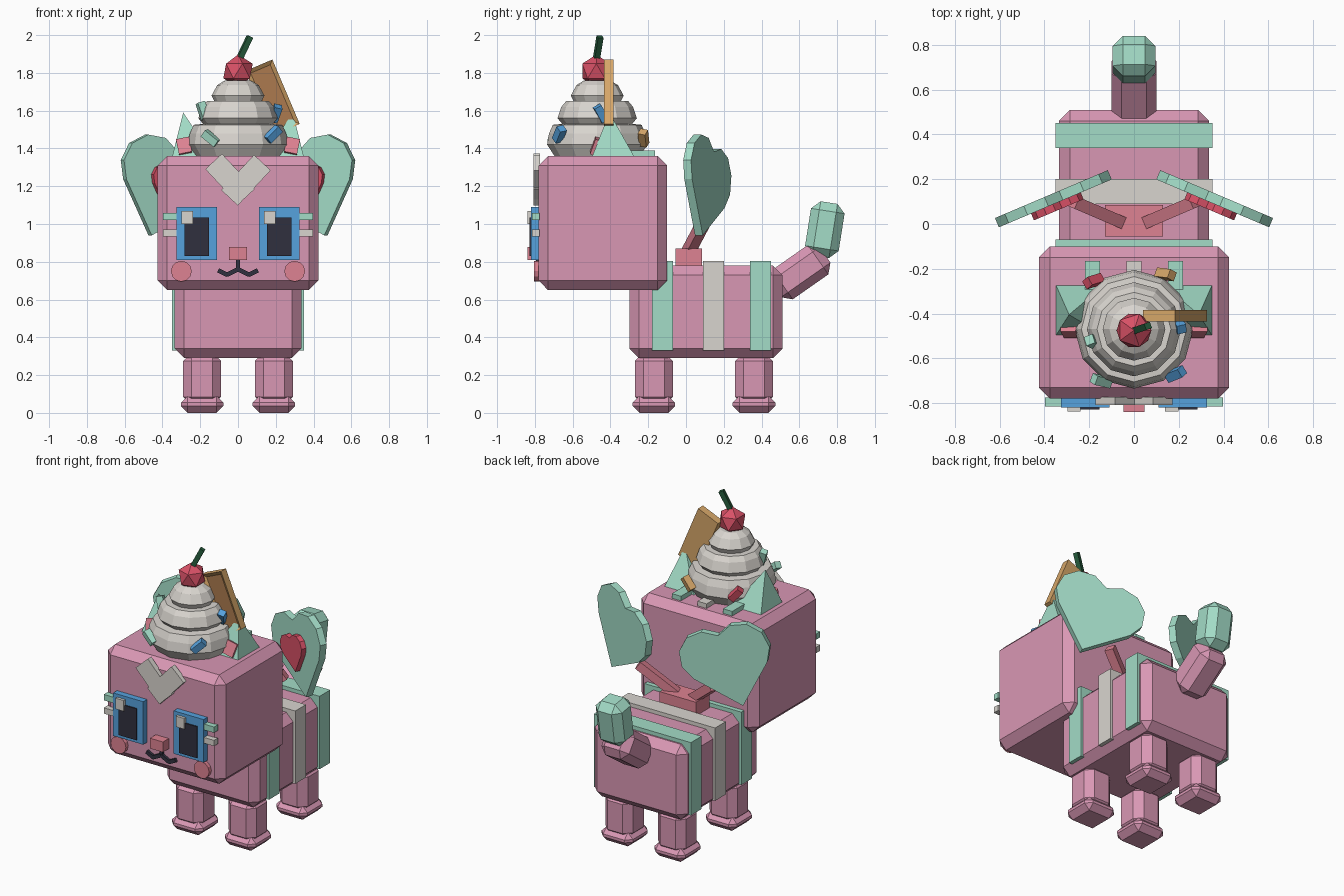
import bpy, bmesh, math
from mathutils import Vector, Matrix, Euler

if "Cube" in bpy.data.objects:
    bpy.data.objects.remove(bpy.data.objects["Cube"])


def material(name, r, g, b):
    def lin(c):
        c /= 255
        return c / 12.92 if c <= 0.04045 else ((c + 0.055) / 1.055) ** 2.4
    color = (lin(r), lin(g), lin(b), 1)
    m = bpy.data.materials.new(name)
    m.use_nodes = True
    m.diffuse_color = color
    m.node_tree.nodes["Principled BSDF"].inputs["Base Color"].default_value = color
    return m


PINK = material("pink", 217, 151, 180)
MINT = material("mint", 163, 220, 199)
CREAM = material("cream", 217, 213, 207)
BLUE = material("blue", 86, 162, 222)
RED = material("cherry red", 217, 81, 103)
CORAL = material("coral", 222, 130, 146)
NAVY = material("dark navy", 48, 48, 62)
GREEN = material("stem green", 38, 92, 60)
TAN = material("wafer tan", 215, 167, 105)
BROWN = material("wafer brown", 172, 122, 78)


def finish(name, bm, *mats):
    bmesh.ops.recalc_face_normals(bm, faces=bm.faces)
    me = bpy.data.meshes.new(name)
    bm.to_mesh(me)
    bm.free()
    for m in mats:
        me.materials.append(m)
    ob = bpy.data.objects.new(name, me)
    bpy.context.collection.objects.link(ob)
    return ob


def box(name, center, size, mat, bevel=0, rot=(0, 0, 0)):
    bm = bmesh.new()
    bmesh.ops.create_cube(bm, size=1)
    bmesh.ops.scale(bm, vec=size, verts=bm.verts)
    if bevel:
        bmesh.ops.bevel(bm, geom=bm.edges[:], offset=bevel, segments=1, affect='EDGES')
    turn = Euler([math.radians(a) for a in rot]).to_matrix().to_4x4()
    bmesh.ops.transform(bm, matrix=Matrix.Translation(center) @ turn, verts=bm.verts)
    return finish(name, bm, mat)


def span(name, x, y, z, mat, bevel=0):
    """Box from its (low, high) limits on each axis."""
    lims = (x, y, z)
    return box(name, [(a + b) / 2 for a, b in lims], [b - a for a, b in lims], mat, bevel)


def bar(name, start, end, width, mat):
    a, b = Vector(start), Vector(end)
    bm = bmesh.new()
    bmesh.ops.create_cube(bm, size=1)
    bmesh.ops.scale(bm, vec=(width, width, (b - a).length), verts=bm.verts)
    turn = (b - a).to_track_quat('Z', 'Y').to_matrix().to_4x4()
    bmesh.ops.transform(bm, matrix=Matrix.Translation((a + b) / 2) @ turn, verts=bm.verts)
    return finish(name, bm, mat)


def lathe(name, profile, sides, center, mat):
    bm = bmesh.new()
    rings = []
    for r, z in profile:
        rings.append([bm.verts.new((center[0] + r * math.sin(math.tau * i / sides),
                                    center[1] + r * math.cos(math.tau * i / sides), z))
                      for i in range(sides)])
    for lo, hi in zip(rings, rings[1:]):
        for i in range(sides):
            j = (i + 1) % sides
            bm.faces.new((lo[i], lo[j], hi[j], hi[i]))
    bm.faces.new(rings[0])
    bm.faces.new(rings[-1])
    return finish(name, bm, mat)


def pyramid(name, x, y, base_z, apex, mat):
    bm = bmesh.new()
    base = [bm.verts.new((px, py, base_z)) for px, py in
            ((x[0], y[0]), (x[1], y[0]), (x[1], y[1]), (x[0], y[1]))]
    tip = bm.verts.new(apex)
    bm.faces.new(base)
    for i in range(4):
        bm.faces.new((base[i], base[(i + 1) % 4], tip))
    return finish(name, bm, mat)


def heart(name, side, scale, offset, thick, mat):
    """Tilted heart plate: a square with a half-round lobe on two sides."""
    s = 0.33
    e1, e2 = Vector((0.44, 0.9)), Vector((-0.9, 0.44))
    tip = Vector((0.12, 0.94))
    pts = [tip]
    for mid, start in ((tip + e1 * s + e2 * s / 2, -e2), (tip + e2 * s + e1 * s / 2, e1)):
        out = e1 if start == -e2 else e2
        for i in range(6):
            a = math.pi * i / 5
            p = mid + (start * math.cos(a) + out * math.sin(a)) * s / 2
            if (p - pts[-1]).length > 0.001:
                pts.append(p)
    mid = Vector((0, 1.2))
    along, normal = Vector((0.92, -0.39, 0)), Vector((-0.39, -0.92, 0))
    bm = bmesh.new()
    layers = []
    for d in (-thick / 2, thick / 2):
        ring = []
        for p in pts:
            q = mid + (p - mid) * scale
            v = Vector((0.355, 0.115, q.y)) + along * q.x + normal * (offset + d)
            ring.append(bm.verts.new((v.x * side, v.y, v.z)))
        layers.append(ring)
        bm.faces.new(ring)
    for i in range(len(pts)):
        j = (i + 1) % len(pts)
        bm.faces.new((layers[0][i], layers[0][j], layers[1][j], layers[1][i]))
    return finish(name, bm, mat)


# Body, head and stripes
span("body", (-0.335, 0.335), (-0.30, 0.51), (0.29, 0.78), PINK, 0.05)
span("head", (-0.425, 0.425), (-0.78, -0.10), (0.65, 1.36), PINK, 0.05)
for name, y, mat in (("front", -0.125, MINT), ("middle", 0.145, CREAM), ("rear", 0.395, MINT)):
    span(name + "_body_stripe", (-0.35, 0.35), (y - 0.055, y + 0.055), (0.33, 0.805), mat)
for name, x, mat in (("right", -0.185, MINT), ("middle", 0, CREAM), ("left", 0.185, MINT)):
    span(name + "_head_stripe", (x - 0.033, x + 0.033), (-0.30, -0.165), (1.34, 1.39), mat)

# Tail
box("tail_base", (0, 0.605, 0.745), (0.2, 0.19, 0.32), PINK, 0.045, (-55, 0, 0))
box("tail_tip", (0, 0.735, 0.97), (0.19, 0.18, 0.29), MINT, 0.045, (-9, 0, 0))

# Paired parts
span("wing_mount", (-0.13, 0.13), (-0.055, 0.085), (0.76, 0.87), CORAL)
for s, side in ((1, "left"), (-1, "right")):
    for y, end in ((-0.17, "front"), (0.36, "rear")):
        box(f"{side}_{end}_leg", (0.19 * s, y, 0.18), (0.2, 0.2, 0.28), PINK, 0.045)
        box(f"{side}_{end}_foot", (0.19 * s, y, 0.045), (0.225, 0.225, 0.09), PINK, 0.036)
    bar(side + "_wing_arm", (0.06 * s, 0.01, 0.85), (0.27 * s, 0.10, 1.02), 0.055, CORAL)
    heart(side + "_wing", s, 1, 0, 0.045, MINT)
    heart(side + "_wing_heart", s, 0.44, 0.035, 0.04, RED)
    pyramid(side + "_ear", sorted((0.35 * s, 0.13 * s)), (-0.50, -0.27), 1.35,
            (0.29 * s, -0.405, 1.59), MINT)
    box(side + "_inner_ear", (0.285 * s, -0.475, 1.41), (0.07, 0.04, 0.085), CORAL, 0, (-20, 12 * s, 0))
    # Eyes, whiskers, cheeks and mouth
    x = 0.218 * s
    span(side + "_eye_frame", (x - 0.108, x + 0.108), (-0.82, -0.77), (0.81, 1.09), BLUE)
    span(side + "_pupil", (x - 0.065, x + 0.065), (-0.828, -0.819), (0.83, 1.035), NAVY)
    span(side + "_eye_shine", (x - 0.08, x - 0.02), (-0.838, -0.81), (1.0, 1.07), CREAM)
    for z, mat, name in ((1.04, MINT, "upper"), (0.953, CREAM, "lower")):
        box(f"{side}_{name}_whisker", (0.355 * s, -0.795, z), (0.085, 0.04, 0.038), mat)
    cheek = lathe(side + "_cheek", ((0.055, 0), (0.055, 0.03)), 12, (0, 0), CORAL)
    cheek.rotation_euler.x = math.radians(90)
    cheek.location = (0.30 * s, -0.775, 0.75)
    bar(side + "_mouth_curve", (0, -0.785, 0.76), (0.06 * s, -0.785, 0.73), 0.024, NAVY)
    bar(side + "_mouth_corner", (0.055 * s, -0.785, 0.73), (0.105 * s, -0.785, 0.755), 0.024, NAVY)
    box(side + "_forehead_mark", (0.042 * s, -0.79, 1.235 - 0.003 * s), (0.12, 0.035, 0.255),
        CREAM, 0, (0, 43 * s, 0))
span("mouth_line", (-0.011, 0.011), (-0.795, -0.77), (0.75, 0.82), NAVY)
span("nose", (-0.047, 0.047), (-0.84, -0.77), (0.81, 0.877), CORAL)

# Whipped cream swirl, cherry and stem
tiers = ((0.22, 1.35), (0.265, 1.42), (0.255, 1.48), (0.235, 1.525), (0.185, 1.53),
         (0.21, 1.56), (0.19, 1.62), (0.165, 1.65), (0.125, 1.65), (0.14, 1.68),
         (0.11, 1.735), (0.07, 1.76))
lathe("cream_swirl", tiers, 12, (0, -0.47), CREAM)
bm = bmesh.new()
bmesh.ops.create_icosphere(bm, subdivisions=1, radius=0.087,
                           matrix=Matrix.Translation((0, -0.475, 1.81)))
finish("cherry", bm, RED)
bar("cherry_stem", (0.005, -0.475, 1.87), (0.063, -0.455, 1.992), 0.03, GREEN)

# Wafer with a recessed front panel
bm = bmesh.new()
bmesh.ops.create_cube(bm, size=1)
bmesh.ops.scale(bm, vec=(0.155, 0.05, 0.37), verts=bm.verts)
front = [f for f in bm.faces if f.normal.y < -0.9]
bmesh.ops.inset_region(bm, faces=front, thickness=0.03, depth=0)
bmesh.ops.translate(bm, vec=(0, 0.015, 0), verts=front[0].verts[:])
front[0].material_index = 1
bmesh.ops.transform(bm, verts=bm.verts, matrix=Matrix.Translation((0.183, -0.41, 1.67))
                    @ Matrix.Rotation(math.radians(-23), 4, 'Y'))
finish("wafer", bm, TAN, BROWN)

# Sprinkles
sprinkles = ((-0.145, -0.7, 1.455, -50, MINT), (-0.185, -0.525, 1.6, -15, MINT),
             (0.185, -0.67, 1.475, 45, BLUE), (0.2, -0.45, 1.585, -30, BLUE),
             (-0.18, -0.255, 1.46, 40, RED), (0.14, -0.225, 1.455, -40, TAN))
for i, (x, y, z, tilt, mat) in enumerate(sprinkles):
    facing = math.degrees(math.atan2(y + 0.47, x)) + 90
    box(f"sprinkle_{i + 1}", (x, y, z), (0.042, 0.042, 0.09), mat, 0, (15, tilt, facing))
